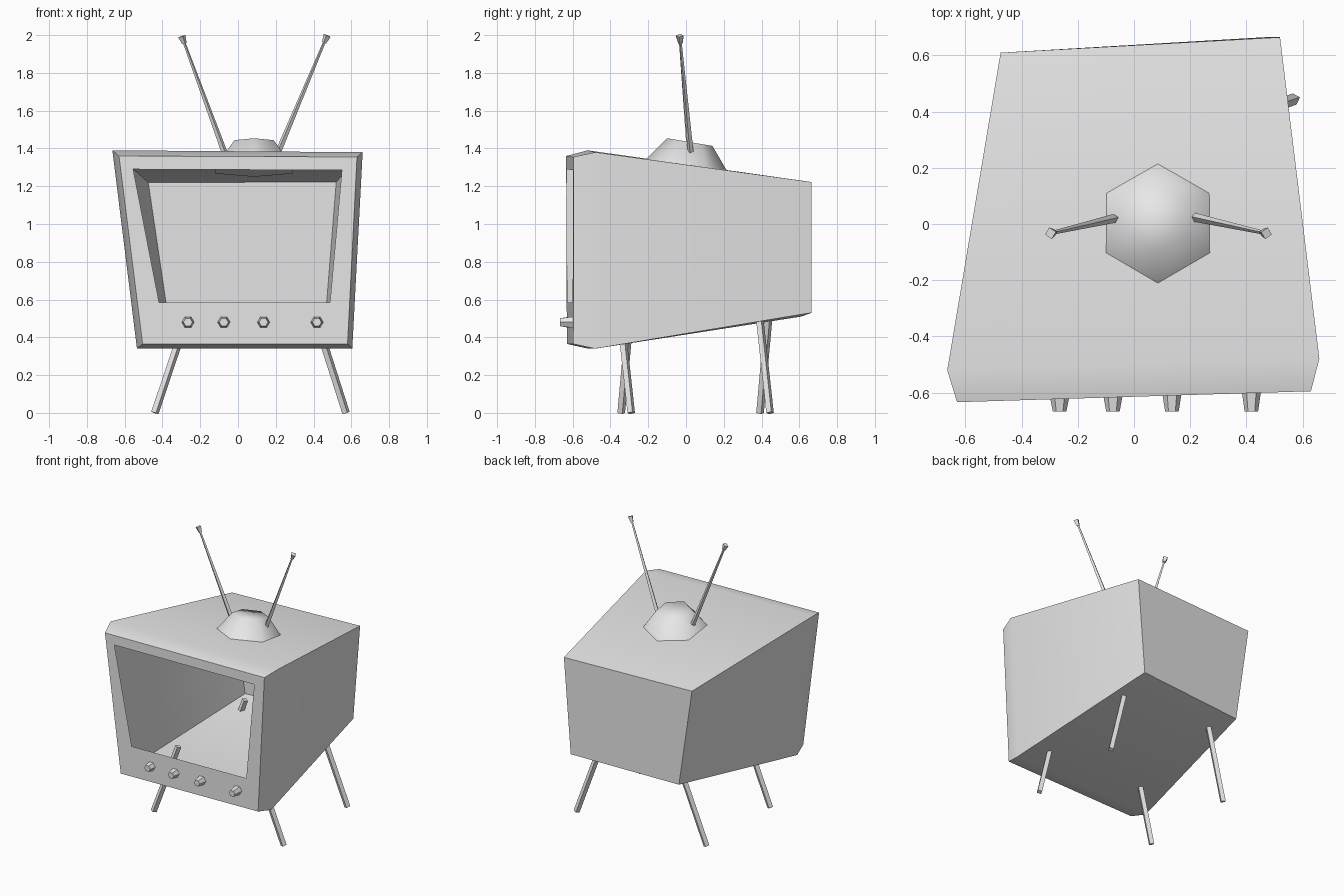
import bpy, bmesh, math
from mathutils import Vector

old = bpy.data.objects.get("Cube")
if old:
    bpy.data.objects.remove(old, do_unlink=True)

grey = bpy.data.materials.new("plain grey")
GREY = (0.8, 0.8, 0.8, 1)
grey.use_nodes = True
grey.diffuse_color = GREY
grey.node_tree.nodes["Principled BSDF"].inputs["Base Color"].default_value = GREY


def finish(name, bm, angle=50):
    bmesh.ops.recalc_face_normals(bm, faces=bm.faces)
    mesh = bpy.data.meshes.new(name)
    bm.to_mesh(mesh)
    bm.free()
    mesh.materials.append(grey)
    ob = bpy.data.objects.new(name, mesh)
    bpy.context.collection.objects.link(ob)
    bpy.ops.object.select_all(action='DESELECT')
    ob.select_set(True)
    bpy.context.view_layer.objects.active = ob
    bpy.ops.object.shade_smooth_by_angle(angle=math.radians(angle))
    return ob


def loft(name, loops, cap_start=False, cap_end=True, angle=50):
    """Join successive loops of points with quads."""
    bm = bmesh.new()
    rings = [[bm.verts.new(p) for p in loop] for loop in loops]
    for a, b in zip(rings, rings[1:]):
        n = len(a)
        for i in range(n):
            bm.faces.new((a[i], a[(i + 1) % n], b[(i + 1) % n], b[i]))
    if cap_start:
        bm.faces.new(rings[0])
    if cap_end:
        bm.faces.new(rings[-1])
    return finish(name, bm, angle)


def rod(name, start, end, r1, r2, sides, turn=0.0):
    """Tapered prism between two points."""
    start, end = Vector(start), Vector(end)
    q = (end - start).to_track_quat('Z', 'Y')
    loops = []
    for centre, r in ((start, r1), (end, r2)):
        angles = [turn + math.tau * i / sides for i in range(sides)]
        loops.append([centre + q @ Vector((r * math.cos(a), r * math.sin(a), 0))
                      for a in angles])
    return loft(name, loops, cap_start=True, angle=30)


# Hollow cabinet: screen opening, front rim, widest band, back wall
def skewed(y, corners):
    return [(x, y + 0.031 * x, z) for x, z in corners]


loft("cabinet", [
    skewed(-0.615, [(-0.555, 1.29), (0.55, 1.285), (0.487, 0.585), (-0.418, 0.585)]),
    skewed(-0.615, [(-0.63, 1.36), (0.63, 1.355), (0.58, 0.365), (-0.505, 0.365)]),
    skewed(-0.50, [(-0.665, 1.39), (0.66, 1.38), (0.605, 0.34), (-0.535, 0.34)]),
    [(-0.475, 0.61, 1.22), (0.52, 0.665, 1.222), (0.465, 0.665, 0.53), (-0.37, 0.61, 0.51)],
])


# Six-sided antenna dome, tilted with the cabinet top
def hexagon(cx, cy, r, z, slope):
    ring = []
    for i in range(6):
        a = math.radians(90 + 60 * i)
        y = cy + r * math.sin(a)
        ring.append((cx + r * math.cos(a), y, z - slope * y))
    return ring


loft("antenna_dome", [hexagon(0.085, 0, 0.235, 1.285, 0.15),
                      hexagon(0.085, 0.02, 0.12, 1.437, 0.17)],
     cap_start=True, angle=70)

# Antennas with flared tips
for side, base, tip in (("right", (-0.07, 0.02, 1.375), (-0.285, -0.03, 1.96)),
                        ("left", (0.21, 0.025, 1.375), (0.458, -0.03, 1.965))):
    b, t = Vector(base), Vector(tip)
    d = (t - b).normalized()
    rod(side + "_antenna", b, t, 0.016, 0.007, 4)
    rod(side + "_antenna_tip", t - d * 0.005, t + d * 0.036, 0.012, 0.021, 4)

# Splayed legs, their tops reaching through the cabinet floor
for place, shift, top in (("front", 0.0, 0.50), ("back", 0.735, 0.56)):
    for side, foot, lean in (("right", (-0.44, -0.343), (-0.335, -0.09)),
                             ("left", (0.572, -0.29), (0.32, 0.11))):
        x, y = foot
        y += shift
        sx, sy = lean
        rod(place + "_" + side + "_leg", (x, y, 0),
            (x - sx * top, y - sy * top, top), 0.021, 0.021, 4)

# Control knobs
for i, x in enumerate((-0.265, -0.075, 0.135, 0.418)):
    face = -0.61 + 0.031 * x
    rod("knob_%d" % (i + 1), (x, face, 0.48), (x, -0.668, 0.48), 0.034, 0.024, 6)
